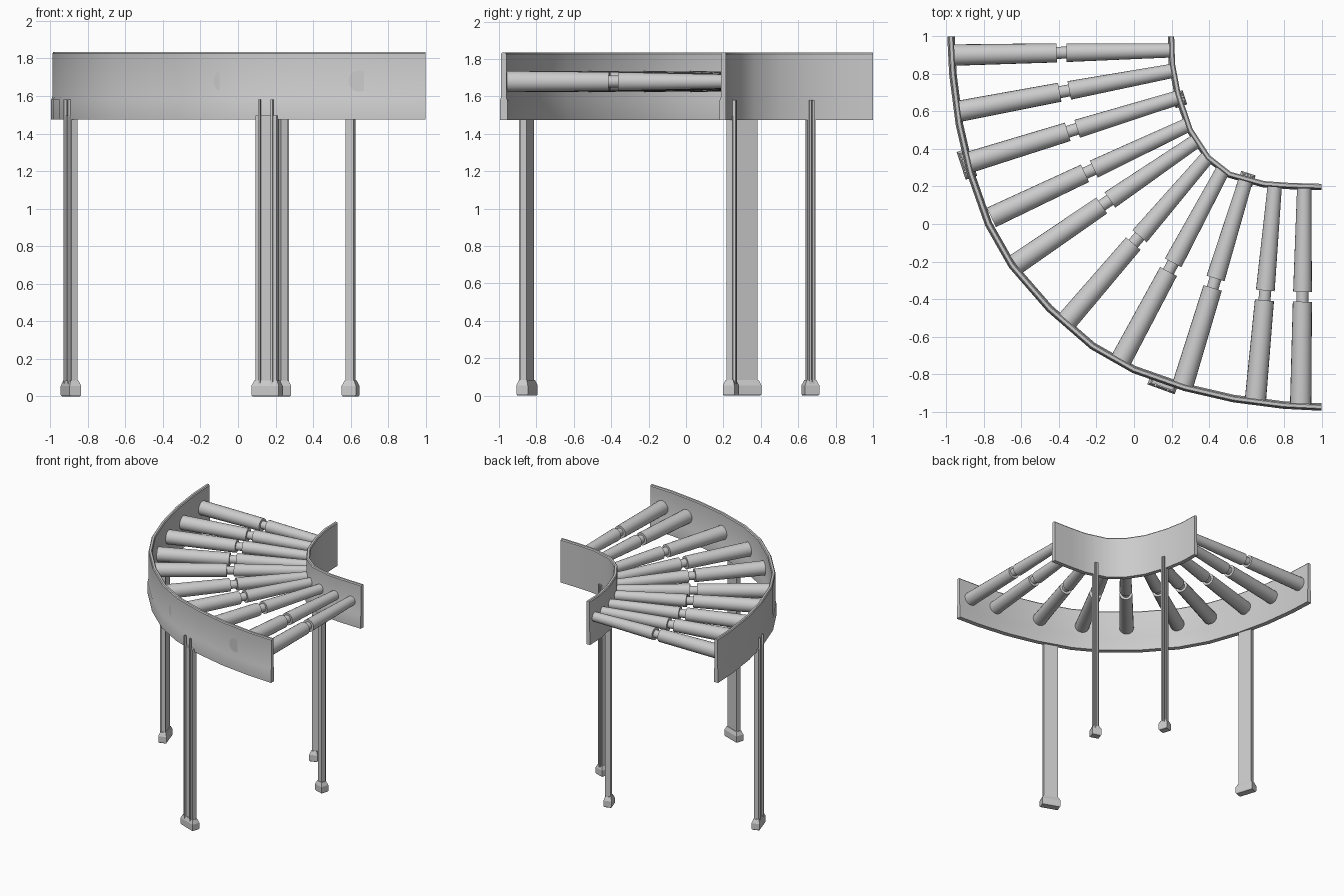
import bpy, bmesh, math
from mathutils import Vector, Matrix

old = bpy.data.objects.get("Cube")
if old:
    bpy.data.objects.remove(old, do_unlink=True)

steel = bpy.data.materials.new("light_grey_steel")
steel.use_nodes = True
GREY = (0.6, 0.6, 0.6, 1)
steel.diffuse_color = GREY
steel.node_tree.nodes["Principled BSDF"].inputs["Base Color"].default_value = GREY


def finish(bm, name, smooth=True):
    bmesh.ops.recalc_face_normals(bm, faces=bm.faces)
    mesh = bpy.data.meshes.new(name)
    bm.to_mesh(mesh)
    bm.free()
    ob = bpy.data.objects.new(name, mesh)
    bpy.context.collection.objects.link(ob)
    mesh.materials.append(steel)
    if smooth:
        bpy.ops.object.select_all(action='DESELECT')
        bpy.context.view_layer.objects.active = ob
        ob.select_set(True)
        bpy.ops.object.shade_smooth_by_angle(angle=math.radians(30))
    return ob


def loft(bm, rings):
    """Skin closed rings of points and cap both ends."""
    rows = [[bm.verts.new(p) for p in ring] for ring in rings]
    n = len(rows[0])
    for a, b in zip(rows, rows[1:]):
        for i in range(n):
            j = (i + 1) % n
            bm.faces.new((a[i], a[j], b[j], b[i]))
    bm.faces.new(rows[0])
    bm.faces.new(rows[-1])


def rail(name, path, section):
    """Sweep a (sideways, height) section along a path on the ground plane."""
    pts = [Vector(p) for p in path]
    rings = []
    for i, p in enumerate(pts):
        t = (pts[min(i + 1, len(pts) - 1)] - pts[max(i - 1, 0)]).normalized()
        if i == 0:
            t = Vector((0, -1))
        elif i == len(pts) - 1:
            t = Vector((1, 0))
        side = Vector((t.y, -t.x))      # points away from the bend centre
        rings.append([(p.x + side.x * o, p.y + side.y * o, z) for o, z in section])
    bm = bmesh.new()
    loft(bm, rings)
    finish(bm, name)


# Side rails: thicker foot strip below, thin guard above
LOW, STEP, TOP = 1.475, 1.58, 1.835
half = [(-.975, 1), (-.965, .8), (-.93, .53), (-.87, .27), (-.775, 0), (-.65, -.22)]
outer = half + [(-.45, -.45)] + [(y, x) for x, y in reversed(half)]
inner = [(.2, 1), (.205, .85), (.235, .69), (.3, .5), (.395, .355),
         (.51, .265), (.69, .215), (.83, .205), (1, .2)]
guard = [(.014, STEP + .015), (.014, TOP - .008), (.008, TOP),
         (-.008, TOP), (-.014, TOP - .008)]
rail("outer_rail", outer, [(-.02, LOW), (.02, LOW), (.02, STEP)] + guard
     + [(-.014, STEP + .015), (-.02, STEP)])
rail("inner_rail", inner, [(-.014, LOW), (.02, LOW), (.02, STEP)] + guard)

# Rollers: thick outer drum, narrow neck, tapered inner drum
ROLLER_Z = 1.68
ends = [((-.96, .90), (.195, .925)), ((-.935, .6), (.2, .815)),
        ((-.89, .325), (.24, .675)), ((-.76, .035), (.29, .53)),
        ((-.63, -.215), (.335, .445)), ((-.36, -.52), (.39, .355)),
        ((-.08, -.745), (.475, .29)), ((.255, -.875), (.6, .25)),
        ((.645, -.96), (.75, .205)), ((.888, -.97), (.907, .2))]
PROFILE = [(0, .057), (.475, .051), (.475, .032), (.52, .032), (.52, .05), (1, .038)]
SIDES = 20
for k, (a, b) in enumerate(ends):
    a, b = Vector((*a, ROLLER_Z)), Vector((*b, ROLLER_Z))
    across = (b - a).normalized().cross(Vector((0, 0, 1)))
    rings = []
    for f, r in PROFILE:
        ring = []
        for s in range(SIDES):
            ang = math.tau * s / SIDES
            ring.append(a.lerp(b, f) + across * (r * math.cos(ang))
                        + Vector((0, 0, r * math.sin(ang))))
        rings.append(ring)
    bm = bmesh.new()
    loft(bm, rings)
    finish(bm, f"roller_{k + 1}")


def rect(w, d, z, x=0, y=0):
    return [(x + sx * w / 2, y + sy * d / 2, z)
            for sx, sy in ((-1, -1), (1, -1), (1, 1), (-1, 1))]


def leg(name, at, turn, width, depth, ribs, out):
    """Flat post with raised ribs on its open side, on a tapered foot."""
    bm = bmesh.new()
    loft(bm, [rect(width, depth, .06), rect(width, depth, LOW + .02)])
    for x in ribs:
        y = out * (depth / 2 + .004)
        loft(bm, [rect(.012, .016, .06, x, y), rect(.012, .016, STEP, x, y)])
    fw, fd = width + .035, depth + .03
    loft(bm, [rect(fw - .01, fd - .01, 0), rect(fw, fd, .008), rect(fw, fd, .055),
              rect(width + .008, depth + .008, .085)])
    bmesh.ops.transform(bm, verts=bm.verts, matrix=Matrix.Translation((*at, 0))
                        @ Matrix.Rotation(math.radians(turn), 4, 'Z'))
    finish(bm, name, smooth=False)


# Wide legs under the outer rail, slim legs under the inner rail
leg("outer_leg_right", (-.89, .32), -72, .12, .035, (-.035, .035), -1)
leg("outer_leg_front", (.155, -.85), -20, .12, .035, (-.035, .035), -1)
leg("inner_leg_right", (.24, .665), -72, .045, .035, (-.008, .008), 1)
leg("inner_leg_front", (.6, .24), -18, .045, .035, (-.008, .008), 1)
